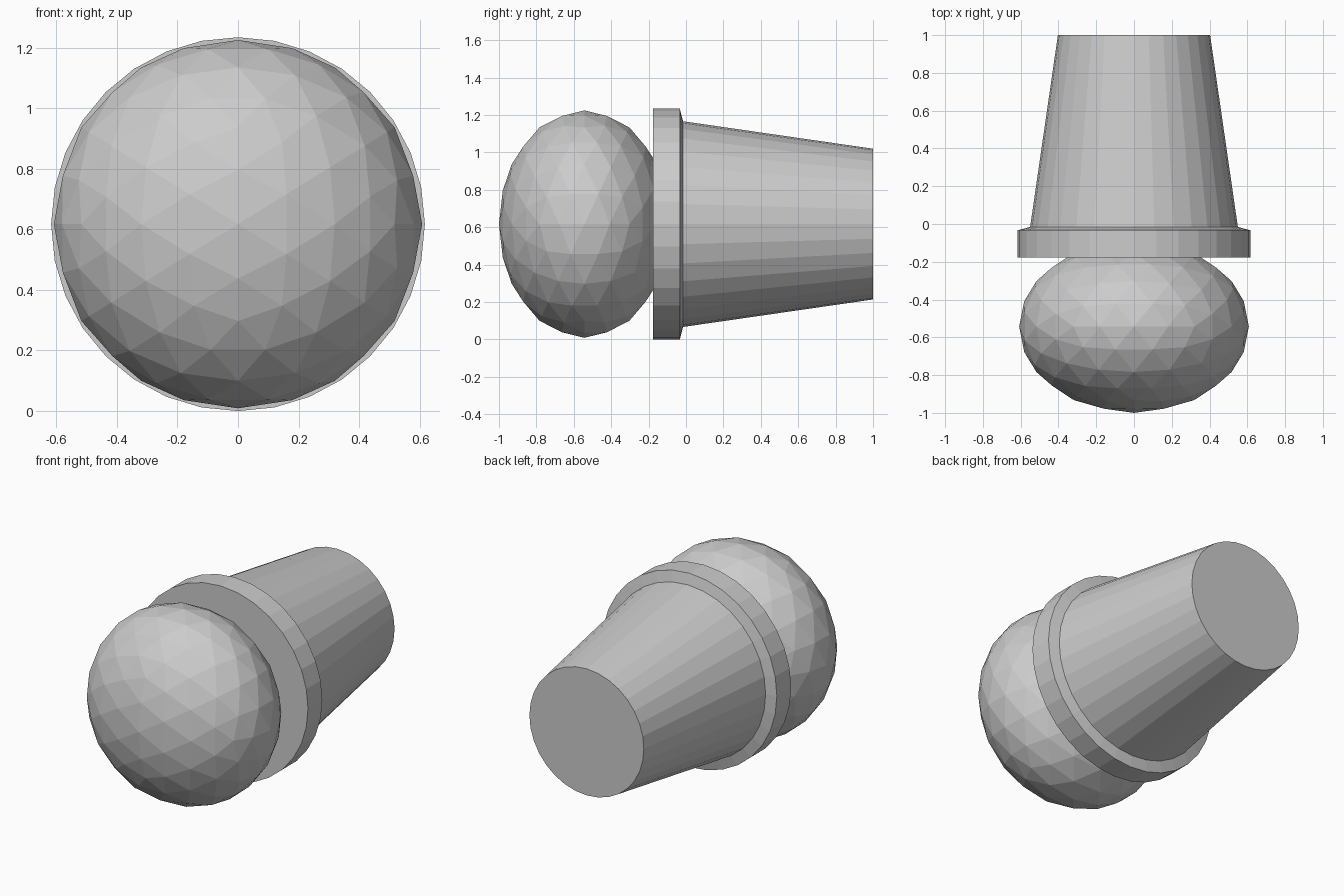
import bpy, bmesh, math
from mathutils import Matrix, Vector

cube = bpy.data.objects.get("Cube")
if cube:
    bpy.data.objects.remove(cube, do_unlink=True)

CENTRE_Z = 0.617
SIDES = 32

grey = bpy.data.materials.new("plain_grey")
grey.use_nodes = True
colour = (0.6, 0.6, 0.6, 1)
grey.diffuse_color = colour
grey.node_tree.nodes["Principled BSDF"].inputs["Base Color"].default_value = colour


def add_object(name, bm):
    """Turn a bmesh into a flat shaded object."""
    bmesh.ops.recalc_face_normals(bm, faces=bm.faces)
    mesh = bpy.data.meshes.new(name)
    bm.to_mesh(mesh)
    bm.free()
    mesh.materials.append(grey)
    obj = bpy.data.objects.new(name, mesh)
    bpy.context.collection.objects.link(obj)
    return obj


def turned(name, profile):
    """Capped solid turned about the y axis from (y, radius) points."""
    bm = bmesh.new()
    rings = []
    for y, radius in profile:
        angles = [math.tau * i / SIDES for i in range(SIDES)]
        rings.append([bm.verts.new((radius * math.cos(a), y,
                                    CENTRE_Z + radius * math.sin(a))) for a in angles])
    for low, high in zip(rings, rings[1:]):
        for i in range(SIDES):
            j = (i + 1) % SIDES
            bm.faces.new((low[i], low[j], high[j], high[i]))
    bm.faces.new(rings[0])
    bm.faces.new(rings[-1])
    return add_object(name, bm)


# Faceted ball, squashed front to back, with an edge midpoint on each axis
bm = bmesh.new()
tilt = Matrix.Rotation(-math.atan(2) / 2, 4, 'Y')
squash = Matrix.Diagonal((0.608, 0.457, 0.608, 1))
place = Matrix.Translation(Vector((0, -0.543, CENTRE_Z)))
bmesh.ops.create_icosphere(bm, subdivisions=3, radius=1, matrix=place @ squash @ tilt)
add_object("ball", bm)

# Wide rim with a shallow slope down to the cup
turned("rim", [(-0.177, 0.617), (-0.033, 0.617), (-0.016, 0.55)])

# Tapered cup
turned("cup", [(-0.03, 0.552), (1.0, 0.403)])
